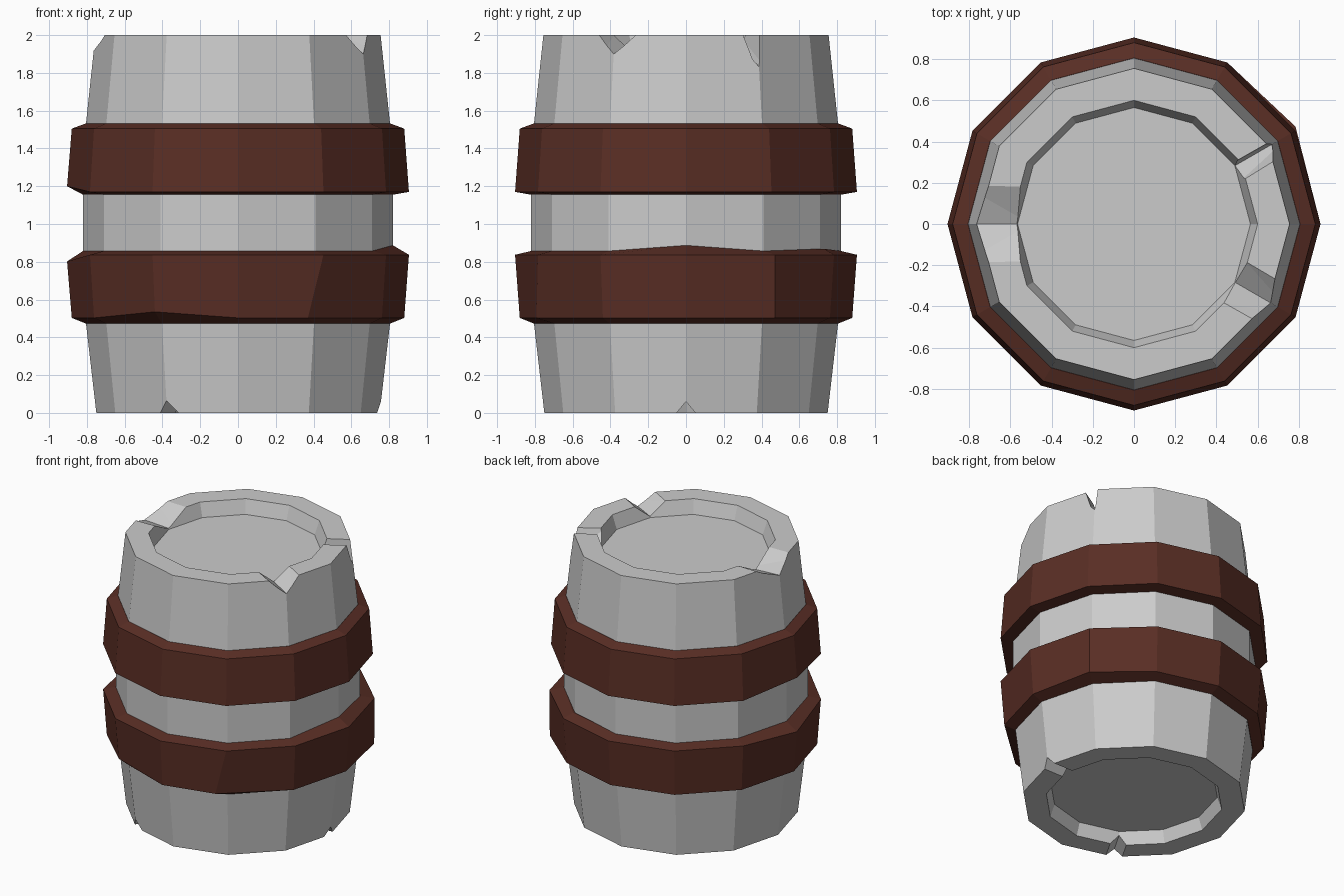
import bpy, bmesh
from math import cos, sin, radians
from mathutils import Vector

if "Cube" in bpy.data.objects:
    bpy.data.objects.remove(bpy.data.objects["Cube"])

SIDES = 12


def polar(deg, r, z, side=0.0):
    """Point at radius r along an angle, shifted sideways along the tangent."""
    a = radians(deg)
    return Vector((r * cos(a) - side * sin(a), r * sin(a) + side * cos(a), z))


def make_object(name, bm):
    bmesh.ops.recalc_face_normals(bm, faces=bm.faces)
    mesh = bpy.data.meshes.new(name)
    bm.to_mesh(mesh)
    bm.free()
    obj = bpy.data.objects.new(name, mesh)
    bpy.context.collection.objects.link(obj)
    return obj


def lathe(name, profile, closed=False, dents=None):
    """Spin a (radius, z) profile; dents maps (row, column) to an offset."""
    bm = bmesh.new()
    rings = []
    for row, (r, z) in enumerate(profile):
        rings.append([bm.verts.new(polar(360 / SIDES * c, r, z)
                                   + Vector((dents or {}).get((row, c), (0, 0, 0))))
                      for c in range(SIDES)])
    pairs = list(zip(rings, rings[1:]))
    if closed:
        pairs.append((rings[-1], rings[0]))
    else:
        bm.faces.new(rings[0])
        bm.faces.new(rings[-1])
    for lo, hi in pairs:
        for c in range(SIDES):
            n = (c + 1) % SIDES
            bm.faces.new((lo[c], lo[n], hi[n], hi[c]))
    return make_object(name, bm)


def cut_notch(target, deg, left, right, z_in, z_out, rim):
    """Cut a V-shaped chip across the rim; left/right are its half widths."""
    over = 0.02 if rim > 1 else -0.02
    bm = bmesh.new()
    for r, z in ((0.5, z_in), (0.9, z_out)):
        k = 1 + over / (rim - z)
        bm.verts.new(polar(deg, r, z))
        bm.verts.new(polar(deg, r, rim + over, left * k))
        bm.verts.new(polar(deg, r, rim + over, -right * k))
    bmesh.ops.convex_hull(bm, input=bm.verts)
    cutter = make_object("notch_cutter", bm)
    cutter.hide_render = True
    mod = target.modifiers.new("notch", 'BOOLEAN')
    mod.operation = 'DIFFERENCE'
    mod.solver = 'EXACT'
    mod.object = cutter
    bpy.context.view_layer.objects.active = target
    bpy.ops.object.modifier_apply(modifier=mod.name)
    bpy.data.objects.remove(cutter)


# Barrel body with recessed lids at both ends
body = lathe("barrel_body", [
    (0.565, 0.09), (0.595, 0), (0.75, 0), (0.805, 0.475), (0.82, 0.86),
    (0.82, 1.155), (0.805, 1.53), (0.755, 2), (0.60, 2), (0.565, 1.90)])

# Chips in the top and bottom rims
cut_notch(body, 180, 0.18, 0.18, 1.905, 1.925, 2)
cut_notch(body, -30, 0.11, 0.11, 1.91, 1.895, 2)
cut_notch(body, 30, 0.015, 0.07, 1.925, 1.79, 2)
cut_notch(body, 240, 0.06, 0.05, 0.065, 0.065, 0)
cut_notch(body, 0, 0.05, 0.05, 0.06, 0.06, 0)

# Two hoops with slightly battered corners
brown = bpy.data.materials.new("hoop_brown")
brown.diffuse_color = (0.10, 0.027, 0.018, 1)
brown.use_nodes = True
brown.node_tree.nodes["Principled BSDF"].inputs["Base Color"].default_value = brown.diffuse_color
upper = lathe("upper_hoop", [
    (0.78, 1.16), (0.82, 1.155), (0.905, 1.17), (0.88, 1.505), (0.806, 1.532), (0.77, 1.52)],
    closed=True, dents={(2, 6): (0, 0, 0.03)})
lower = lathe("lower_hoop", [
    (0.77, 0.49), (0.806, 0.473), (0.88, 0.503), (0.905, 0.837), (0.82, 0.857), (0.78, 0.85)],
    closed=True, dents={
        (3, 6): (0, 0, -0.035), (4, 0): (0, 0, 0.03), (2, 8): (0, 0, 0.032),
        (2, 10): (-0.07, -0.03, 0), (3, 1): (0, 0.02, 0), (2, 1): (0.02, 0.03, 0),
        (4, 2): (0, 0.02, 0.012)})
for hoop in (upper, lower):
    hoop.data.materials.append(brown)
